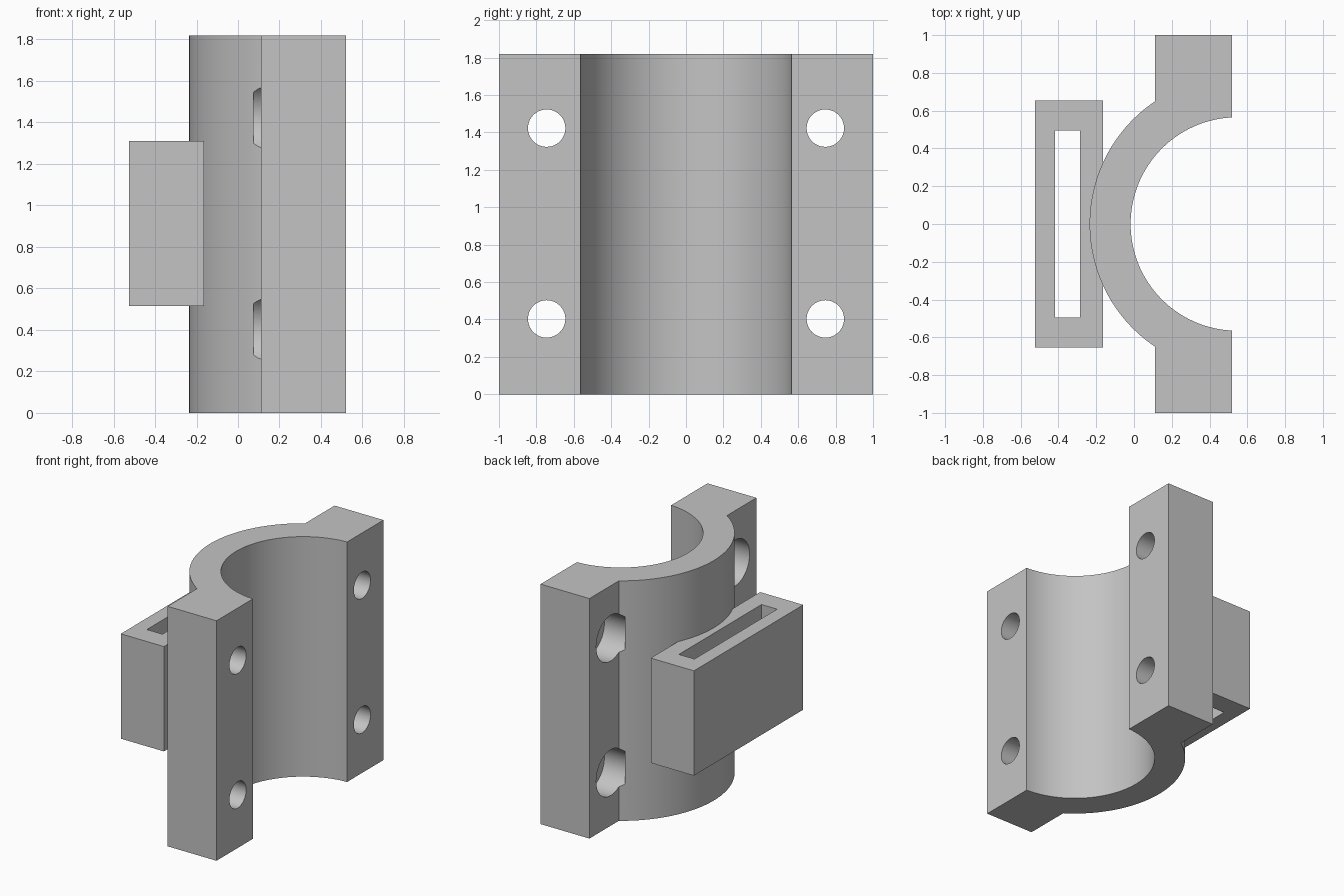
import bpy, bmesh
from math import acos, asin, cos, sin, pi
from mathutils import Matrix

if "Cube" in bpy.data.objects:
    bpy.data.objects.remove(bpy.data.objects["Cube"], do_unlink=True)

grey = bpy.data.materials.new("plain_grey")
grey.use_nodes = True
COLOUR = (0.55, 0.55, 0.55, 1)
grey.diffuse_color = COLOUR
grey.node_tree.nodes["Principled BSDF"].inputs["Base Color"].default_value = COLOUR

HEIGHT = 1.82
CENTRE_X, INNER_R, OUTER_R = 0.547, 0.565, 0.782
FLANGE_BACK, FLANGE_FACE = 0.11, 0.52


def finish(name, bm):
    """Turn a bmesh into a named object."""
    bmesh.ops.recalc_face_normals(bm, faces=bm.faces)
    mesh = bpy.data.meshes.new(name)
    bm.to_mesh(mesh)
    bm.free()
    mesh.materials.append(grey)
    obj = bpy.data.objects.new(name, mesh)
    bpy.context.collection.objects.link(obj)
    return obj


def extrude(name, outline, z0, z1):
    """Extrude a closed plan outline from z0 to z1."""
    bm = bmesh.new()
    face = bm.faces.new([bm.verts.new((x, y, z0)) for x, y in outline])
    top = bmesh.ops.extrude_face_region(bm, geom=[face])["geom"]
    verts = [v for v in top if isinstance(v, bmesh.types.BMVert)]
    bmesh.ops.translate(bm, verts=verts, vec=(0, 0, z1 - z0))
    return finish(name, bm)


def block(name, x0, x1, half_y, z0, z1):
    return extrude(name, [(x0, -half_y), (x1, -half_y), (x1, half_y), (x0, half_y)], z0, z1)


def bore(name, radius, x0, x1, y, z):
    """Cylinder along x, used as a cutter."""
    bm = bmesh.new()
    place = Matrix.Translation(((x0 + x1) / 2, y, z)) @ Matrix.Rotation(pi / 2, 4, "Y")
    bmesh.ops.create_cone(bm, cap_ends=True, segments=48, radius1=radius,
                          radius2=radius, depth=x1 - x0, matrix=place)
    return finish(name, bm)


def combine(target, other, operation):
    """Apply a boolean and remove the helper."""
    other.hide_render = True
    mod = target.modifiers.new(operation.lower(), "BOOLEAN")
    mod.operation, mod.object, mod.solver = operation, other, "EXACT"
    bpy.context.view_layer.objects.active = target
    bpy.ops.object.modifier_apply(modifier=mod.name)
    bpy.data.objects.remove(other, do_unlink=True)


def arc(radius, start, end, steps):
    angles = [start + (end - start) * i / steps for i in range(steps + 1)]
    return [(CENTRE_X + radius * cos(a), radius * sin(a)) for a in angles]


# Half-round clamp with a flange at each end
outer = acos((FLANGE_BACK - CENTRE_X) / OUTER_R)
inner = acos((FLANGE_FACE - CENTRE_X) / INNER_R)
outline = [(FLANGE_FACE, 1), (FLANGE_BACK, 1)]
outline += arc(OUTER_R, outer, 2 * pi - outer, 64)
outline += [(FLANGE_BACK, -1), (FLANGE_FACE, -1)]
outline += arc(INNER_R, 2 * pi - inner, inner, 80)
clamp = extrude("clamp_bracket", outline, 0, HEIGHT)

# Strap loop on the back of the clamp
loop = block("strap_loop", -0.525, -0.163, 0.655, 0.515, 1.31)
combine(loop, block("slot_cutter", -0.418, -0.287, 0.495, 0.3, 1.5), "DIFFERENCE")
combine(clamp, loop, "UNION")

# Counterbored bolt holes
for y in (-0.745, 0.745):
    for z in (0.403, 1.423):
        combine(clamp, bore("head_cutter", 0.174, 0.075, 0.285, y, z), "DIFFERENCE")
        combine(clamp, bore("bolt_cutter", 0.1, 0.2, 0.7, y, z), "DIFFERENCE")

# Smooth the curved walls and keep the edges crisp
bpy.ops.object.select_all(action="DESELECT")
clamp.select_set(True)
bpy.context.view_layer.objects.active = clamp
bpy.ops.object.shade_smooth_by_angle(angle=pi / 6)
